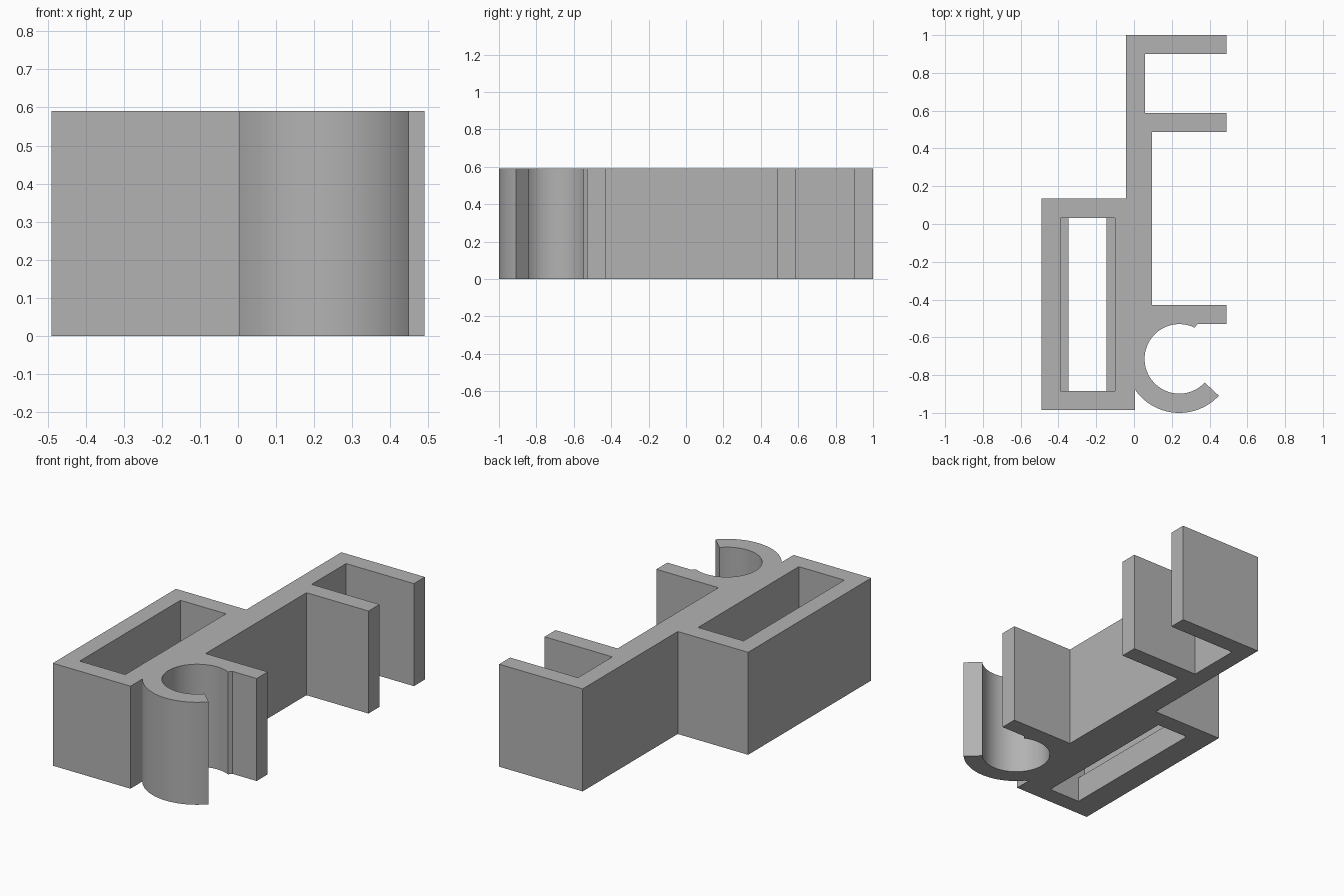
import bpy, bmesh
from math import cos, sin, radians

HEIGHT = 0.59
LEDGE = 0.147          # height of the lip at the bottom of the slot
CX, CY = 0.24, -0.714  # centre of the round clip
R_IN, R_OUT = 0.184, 0.286

if "Cube" in bpy.data.objects:
    bpy.data.objects.remove(bpy.data.objects["Cube"])

grey = bpy.data.materials.new("plain grey")
grey.use_nodes = True
colour = (0.45, 0.45, 0.45, 1)
grey.diffuse_color = colour
grey.node_tree.nodes["Principled BSDF"].inputs["Base Color"].default_value = colour


def arc(radius, start, end, steps):
    angles = [radians(start + (end - start) * i / steps) for i in range(steps + 1)]
    return [(CX + radius * cos(a), CY + radius * sin(a)) for a in angles]


def extrude_profile(name, points, z0, z1):
    """Upright prism over a closed outline."""
    bm = bmesh.new()
    base = bm.faces.new([bm.verts.new((x, y, z0)) for x, y in points])
    top = bmesh.ops.extrude_face_region(bm, geom=[base])["geom"]
    verts = [g for g in top if isinstance(g, bmesh.types.BMVert)]
    bmesh.ops.translate(bm, verts=verts, vec=(0, 0, z1 - z0))
    bmesh.ops.recalc_face_normals(bm, faces=bm.faces)
    mesh = bpy.data.meshes.new(name)
    bm.to_mesh(mesh)
    bm.free()
    mesh.materials.append(grey)
    obj = bpy.data.objects.new(name, mesh)
    bpy.context.collection.objects.link(obj)
    return obj


def rectangle(x0, x1, y0, y1):
    return [(x0, y0), (x1, y0), (x1, y1), (x0, y1)]


# Outline: block corner, open round clip, three arms, spine, block
outline = [(-0.49, -0.985), (0.005, -0.985)]
outline += arc(R_OUT, 214.6, 317, 28)
outline += arc(R_IN, 317, 64, 64)
outline += [(0.336, -0.53), (0.49, -0.53), (0.49, -0.43), (0.095, -0.43),
            (0.095, 0.487), (0.49, 0.487), (0.49, 0.587), (0.058, 0.587),
            (0.058, 0.9), (0.49, 0.9), (0.49, 1.0), (-0.042, 1.0),
            (-0.042, 0.135), (-0.49, 0.135)]
bracket = extrude_profile("clip_bracket", outline, 0, HEIGHT)

# Stepped slot: narrow through opening, wider above the ledge
cutters = [
    extrude_profile("narrow_slot_cutter", rectangle(-0.346, -0.146, -0.883, 0.033), -0.1, 0.7),
    extrude_profile("wide_slot_cutter", rectangle(-0.39, -0.1, -0.883, 0.033), LEDGE, 0.7),
]
bpy.context.view_layer.objects.active = bracket
for cutter in cutters:
    cutter.hide_render = True
    mod = bracket.modifiers.new("slot", "BOOLEAN")
    mod.operation = "DIFFERENCE"
    mod.solver = "EXACT"
    mod.object = cutter
    bpy.ops.object.modifier_apply(modifier=mod.name)
for cutter in cutters:
    bpy.data.objects.remove(cutter)

# Smooth the round clip, keep the corners crisp
bpy.ops.object.select_all(action="DESELECT")
bracket.select_set(True)
bpy.ops.object.shade_smooth_by_angle(angle=radians(20))
